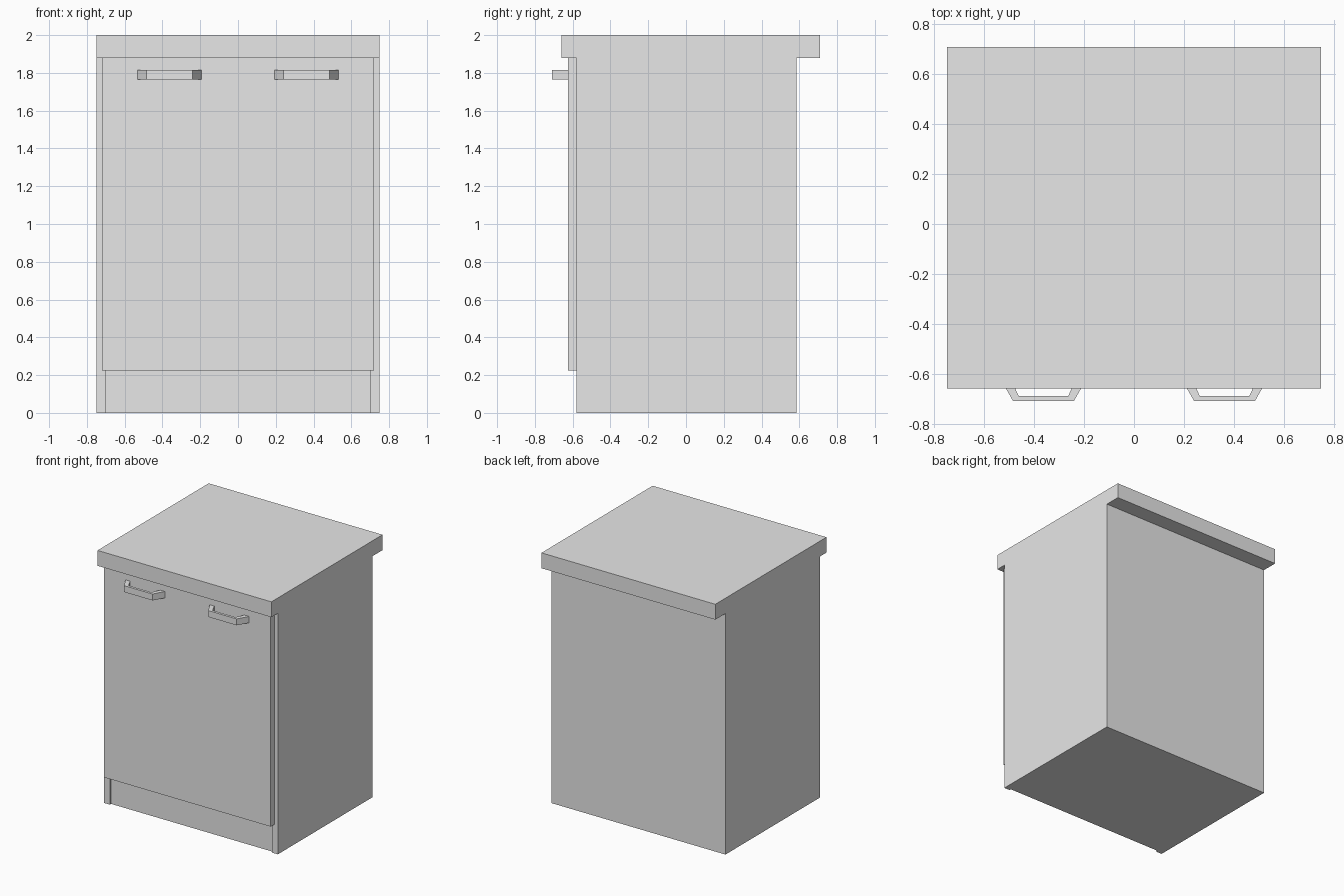
import bpy
import bmesh

old = bpy.data.objects.get("Cube")
if old:
    bpy.data.objects.remove(old, do_unlink=True)

# Single plain grey finish
grey = bpy.data.materials.new("plain_grey")
grey.use_nodes = True
colour = (0.8, 0.8, 0.8, 1)
grey.diffuse_color = colour
grey.node_tree.nodes["Principled BSDF"].inputs["Base Color"].default_value = colour


def prism(name, outline, z0, z1):
    """Extrude a plan outline (x, y) from z0 up to z1."""
    bm = bmesh.new()
    base = bm.faces.new([bm.verts.new((x, y, z0)) for x, y in outline])
    result = bmesh.ops.extrude_face_region(bm, geom=[base], use_keep_orig=True)
    top = [v for v in result["geom"] if isinstance(v, bmesh.types.BMVert)]
    bmesh.ops.translate(bm, verts=top, vec=(0, 0, z1 - z0))
    bmesh.ops.recalc_face_normals(bm, faces=bm.faces)
    mesh = bpy.data.meshes.new(name)
    bm.to_mesh(mesh)
    bm.free()
    mesh.materials.append(grey)
    obj = bpy.data.objects.new(name, mesh)
    bpy.context.collection.objects.link(obj)
    return obj


def mirrored(half, centre=0):
    """Complete an outline by reflecting its half in x."""
    return ([(centre + x, y) for x, y in half]
            + [(centre - x, y) for x, y in reversed(half)])


HALF_WIDTH = 0.75
DOOR_FRONT = -0.625
CARCASS_FRONT = -0.58
BACK = 0.585
TOP_UNDERSIDE = 1.88

# Carcass with side panels standing slightly proud of the plinth
carcass_half = [(0.70, CARCASS_FRONT + 0.015), (0.70, CARCASS_FRONT),
                (HALF_WIDTH, CARCASS_FRONT), (HALF_WIDTH, BACK)]
prism("carcass", mirrored(carcass_half), 0, TOP_UNDERSIDE)

# Door panel
prism("door_panel", mirrored([(0.72, DOOR_FRONT), (0.72, CARCASS_FRONT)]),
      0.225, TOP_UNDERSIDE)

# Overhanging worktop
prism("worktop", mirrored([(HALF_WIDTH, -0.66), (HALF_WIDTH, 0.71)]),
      TOP_UNDERSIDE, 2)

# Pair of splayed bar handles
handle_half = [(0.122, -0.71), (0.17, DOOR_FRONT),
               (0.13, DOOR_FRONT), (0.099, -0.69)]
for side, centre in (("left", 0.363), ("right", -0.363)):
    prism(side + "_handle", mirrored(handle_half, centre), 1.765, 1.815)
